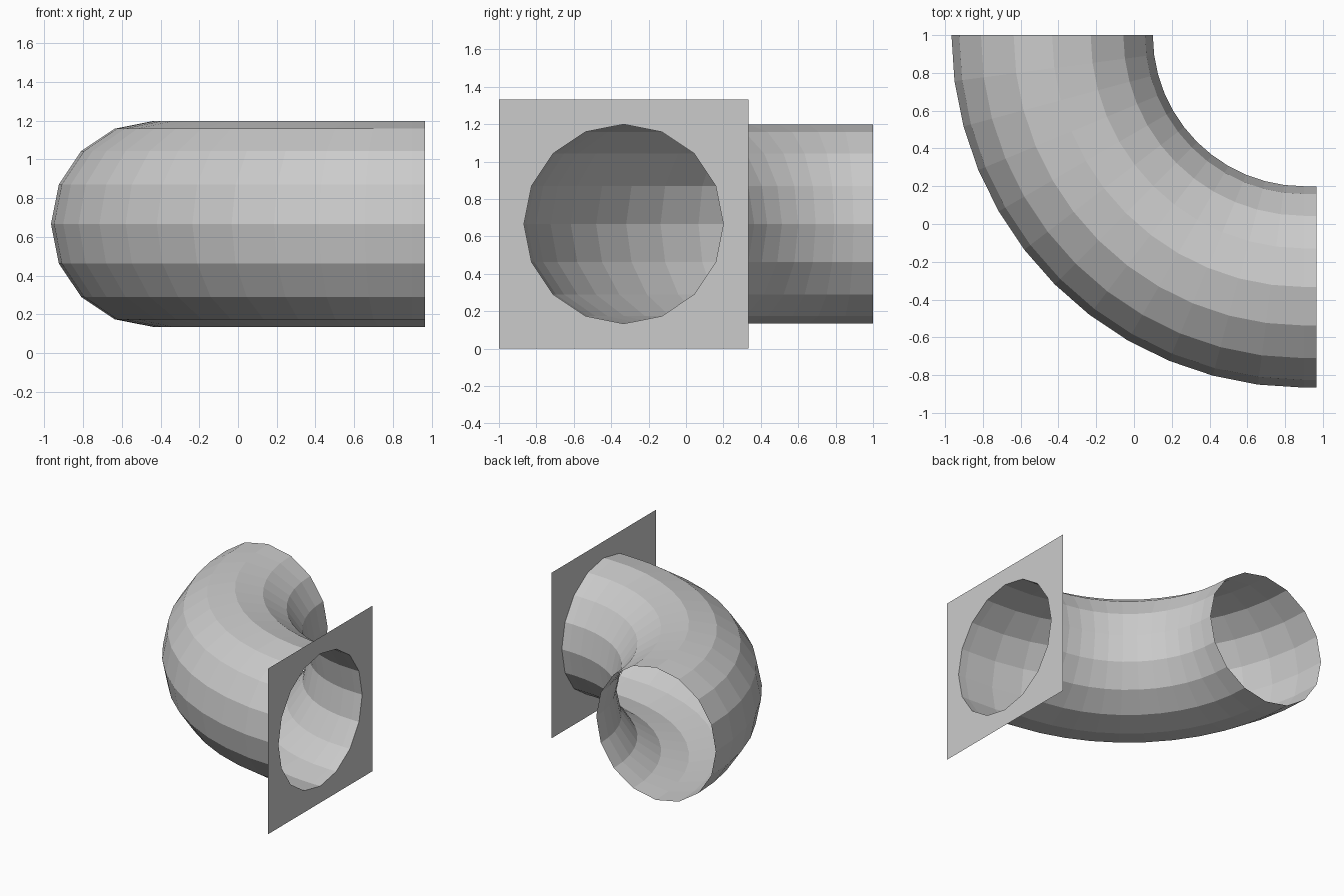
import bpy
from math import sin, cos, pi

if "Cube" in bpy.data.objects:
    bpy.data.objects.remove(bpy.data.objects["Cube"])

SIDES, STEPS = 16, 12
BEND, TUBE = 4 / 3, 0.533          # bend radius, pipe radius
CX, CY, CZ = 0.9, 1.0, 2 / 3       # centre of the bend
END_X = 0.967                      # plane of the flange
HALF = 2 / 3                       # half width of the flange


def ring(angle, shift=0.0, square=False):
    """Cross-section (round or square) at a given angle of the bend."""
    pts = []
    for j in range(SIDES):
        c, s = cos(2 * pi * j / SIDES), sin(2 * pi * j / SIDES)
        r = HALF / max(abs(c), abs(s)) if square else TUBE
        d = BEND + r * c
        pts.append((CX - d * cos(angle) + shift, CY - d * sin(angle), CZ + r * s))
    return pts


def loft(name, rings):
    """Bridge successive rings with quads, open at both ends."""
    verts = [p for r in rings for p in r]
    faces = []
    for i in range(len(rings) - 1):
        a, b = i * SIDES, (i + 1) * SIDES
        for j in range(SIDES):
            k = (j + 1) % SIDES
            faces.append((a + j, b + j, b + k, a + k))
    mesh = bpy.data.meshes.new(name)
    mesh.from_pydata(verts, [], faces)
    obj = bpy.data.objects.new(name, mesh)
    bpy.context.collection.objects.link(obj)
    return obj


# Quarter-turn pipe with a short straight end
bend = [ring(pi / 2 * i / STEPS) for i in range(STEPS + 1)]
loft("pipe_elbow", bend + [ring(pi / 2, END_X - CX)])

# Thin square flange with a hole matching the pipe
loft("flange_plate", [ring(pi / 2, END_X - CX, True), ring(pi / 2, END_X - CX)])
